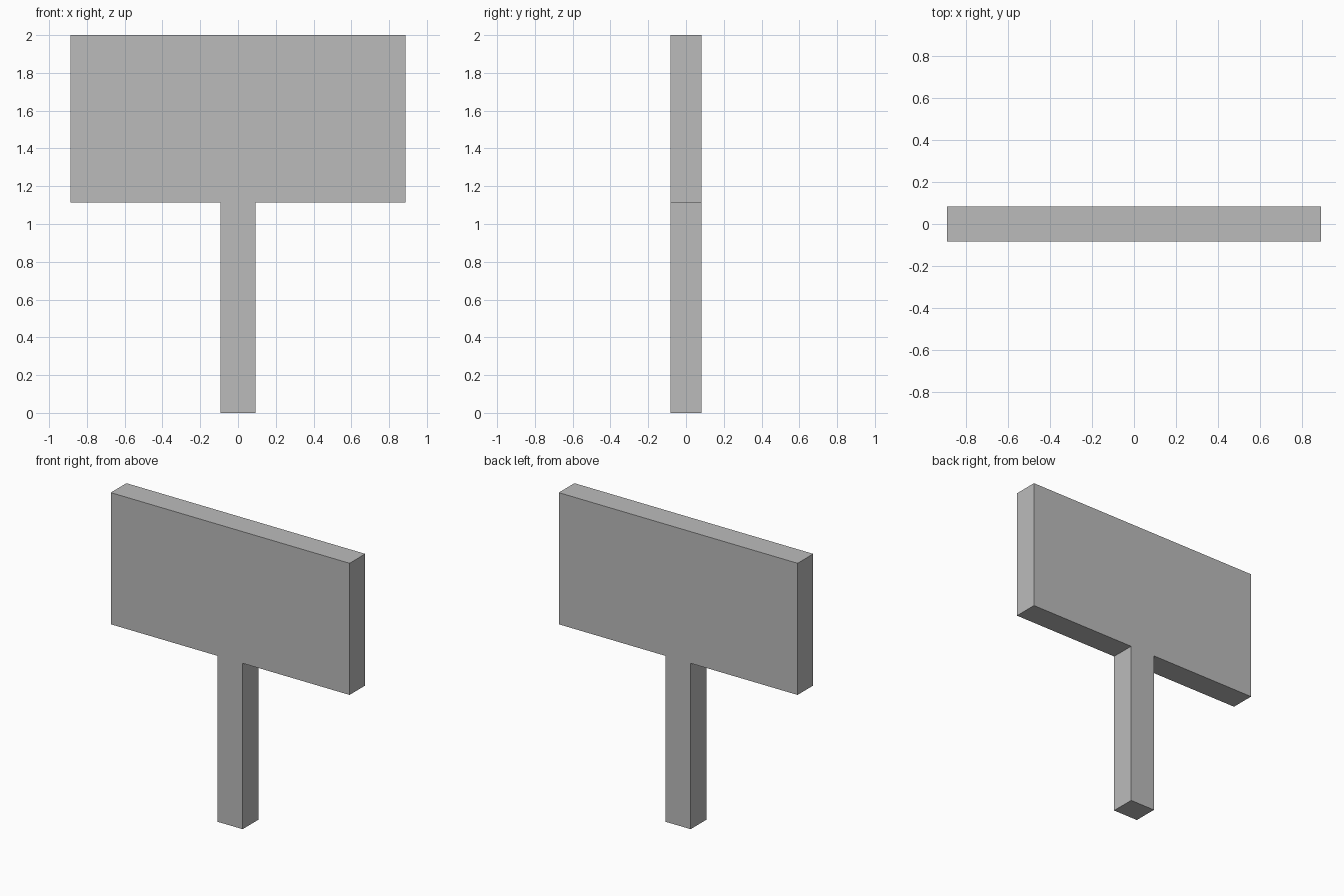
import bpy
import bmesh

cube = bpy.data.objects.get("Cube")
if cube:
    bpy.data.objects.remove(cube, do_unlink=True)

BOARD_HALF_WIDTH = 0.888
POST_HALF_WIDTH = 0.093
HALF_DEPTH = 0.083
BOARD_BOTTOM = 1.115
TOP = 2.0

# Plain grey for the whole sign
grey = bpy.data.materials.new("plain_grey")
grey.use_nodes = True
colour = (0.5, 0.5, 0.5, 1.0)
grey.diffuse_color = colour
grey.node_tree.nodes["Principled BSDF"].inputs["Base Color"].default_value = colour

# Right half of the T outline, from the foot upwards, then mirrored
half = [
    (POST_HALF_WIDTH, 0.0),
    (POST_HALF_WIDTH, BOARD_BOTTOM),
    (BOARD_HALF_WIDTH, BOARD_BOTTOM),
    (BOARD_HALF_WIDTH, TOP),
]
outline = half + [(-x, z) for x, z in reversed(half)]

# Signboard and post as one extruded slab
bm = bmesh.new()
face = bm.faces.new([bm.verts.new((x, -HALF_DEPTH, z)) for x, z in outline])
result = bmesh.ops.extrude_face_region(bm, geom=[face])
back = [v for v in result["geom"] if isinstance(v, bmesh.types.BMVert)]
bmesh.ops.translate(bm, verts=back, vec=(0, 2 * HALF_DEPTH, 0))
bmesh.ops.recalc_face_normals(bm, faces=bm.faces)

mesh = bpy.data.meshes.new("signboard_on_post")
bm.to_mesh(mesh)
bm.free()
mesh.materials.append(grey)
sign = bpy.data.objects.new("signboard_on_post", mesh)
bpy.context.collection.objects.link(sign)
